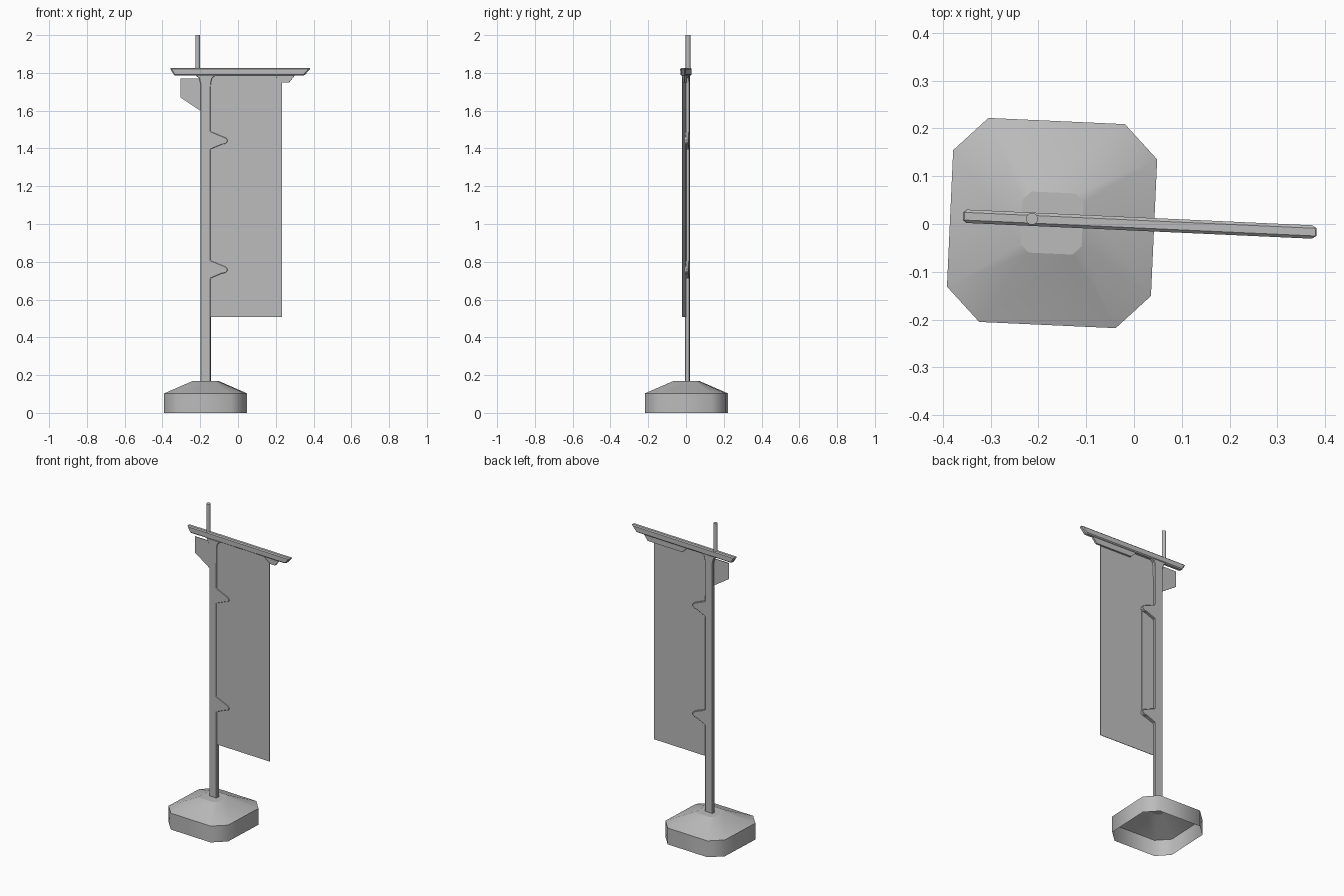
import bpy, bmesh, math
from mathutils import Matrix

cube = bpy.data.objects.get("Cube")
if cube:
    bpy.data.objects.remove(cube, do_unlink=True)

grey = bpy.data.materials.new("plain_grey")
grey.use_nodes = True
colour = (0.5, 0.5, 0.5, 1)
grey.diffuse_color = colour
grey.node_tree.nodes["Principled BSDF"].inputs["Base Color"].default_value = colour

# The whole stand is turned slightly about the post
PLACE = Matrix.Translation((-0.1715, 0.002, 0)) @ Matrix.Rotation(math.radians(-2.6), 4, 'Z')


def finish(bm, name, bevel=0):
    bmesh.ops.recalc_face_normals(bm, faces=bm.faces)
    mesh = bpy.data.meshes.new(name)
    bm.to_mesh(mesh)
    bm.free()
    mesh.materials.append(grey)
    obj = bpy.data.objects.new(name, mesh)
    bpy.context.collection.objects.link(obj)
    obj.matrix_world = PLACE
    if bevel:
        mod = obj.modifiers.new("edge_chamfer", 'BEVEL')
        mod.width = bevel
        mod.segments = 1
        mod.limit_method = 'ANGLE'
        mod.angle_limit = math.radians(40)
    return obj


def slab(name, outline, centre, depth, bevel=0):
    """Extrude an upright outline of (x, z) points along y."""
    bm = bmesh.new()
    face = bm.faces.new([bm.verts.new((x, centre - depth / 2, z)) for x, z in outline])
    new = bmesh.ops.extrude_face_region(bm, geom=[face])["geom"]
    bmesh.ops.translate(bm, vec=(0, depth, 0),
                        verts=[g for g in new if isinstance(g, bmesh.types.BMVert)])
    return finish(bm, name, bevel)


def cut_square(half, flat):
    """Square outline with its four corners cut off."""
    quarter = [(half, -flat), (half, flat)]
    points = []
    for _ in range(4):
        points += quarter
        quarter = [(-y, x) for x, y in quarter]
    return points


# Base: hollow shell, open underneath
bm = bmesh.new()
rings = [[bm.verts.new((x, y, z)) for x, y in cut_square(half, flat)]
         for half, flat, z in ((0.2137, 0.143, 0), (0.2137, 0.143, 0.103), (0.064, 0.046, 0.17))]
for low, high in zip(rings, rings[1:]):
    for i in range(8):
        j = (i + 1) % 8
        bm.faces.new((low[i], low[j], high[j], high[i]))
bm.faces.new(rings[2])
for f in bm.faces:
    f.smooth = True
for ring in rings[1:]:
    for i in range(8):
        bm.edges.get((ring[i - 1], ring[i])).smooth = False
finish(bm, "base")

# Post with two tapered arms and a flared head
arm = [(0.027, -0.045), (0.085, -0.02), (0.105, -0.016), (0.117, -0.006),
       (0.117, 0.006), (0.108, 0.017), (0.027, 0.05)]
post = [(-0.028, 0.165), (0.027, 0.165)]
for height in (0.757, 1.44):
    post += [(x, z + height) for x, z in arm]
head = [(0.028, 1.745), (0.035, 1.772), (0.058, 1.79)]
post += head + [(-x, z) for x, z in reversed(head)]
slab("post_with_arms", post, 0.005, 0.024, 0.003)

# Crossbar with undercut ends
slab("crossbar", [(-0.165, 1.785), (0.521, 1.785), (0.558, 1.826), (-0.19, 1.826)],
     0.006, 0.028, 0.006)

# Hanging rail under the crossbar
slab("hanging_rail", [(0.195, 1.75), (0.443, 1.75), (0.475, 1.79), (0.155, 1.79)], 0.005, 0.012)

# Banner, the stiffening strip between the arms, and the small side bracket
slab("banner", [(0, 0.507), (0.406, 0.507), (0.406, 1.755), (0.36, 1.79), (0, 1.79)], -0.003, 0.003)
slab("stiffening_strip", [(0, 0.757), (0.112, 0.757), (0.112, 1.44), (0, 1.44)], -0.002, 0.006)
slab("side_bracket", [(-0.134, 1.67), (-0.02, 1.595), (-0.02, 1.77), (-0.134, 1.77)], 0.0, 0.004)

# Finial rod
bm = bmesh.new()
bmesh.ops.create_cone(bm, cap_ends=True, segments=16, radius1=0.0125, radius2=0.0125, depth=0.2,
                      matrix=Matrix.Translation((-0.0425, 0.007, 1.9)))
for f in bm.faces:
    f.smooth = len(f.verts) == 4
finish(bm, "finial_rod")
